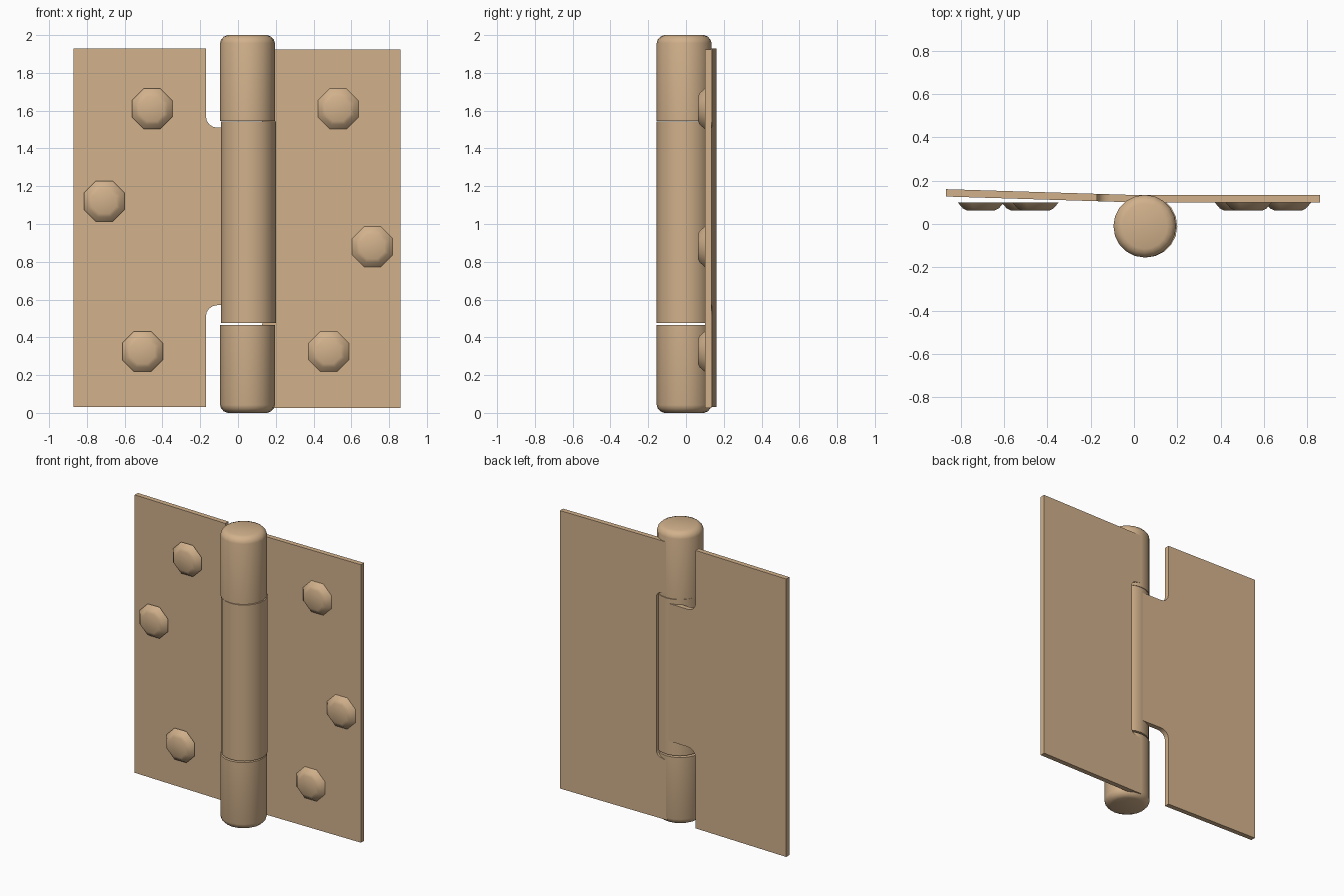
import bpy, bmesh, math

cube = bpy.data.objects.get("Cube")
if cube:
    bpy.data.objects.remove(cube, do_unlink=True)

brass = bpy.data.materials.new("tan_metal")
brass.use_nodes = True
COLOR = (0.64, 0.44, 0.26, 1)
brass.diffuse_color = COLOR
brass.node_tree.nodes["Principled BSDF"].inputs["Base Color"].default_value = COLOR


def finish(name, bm, location, angle):
    """Turn a bmesh into a shaded object."""
    bmesh.ops.recalc_face_normals(bm, faces=bm.faces)
    mesh = bpy.data.meshes.new(name)
    bm.to_mesh(mesh)
    bm.free()
    mesh.materials.append(brass)
    obj = bpy.data.objects.new(name, mesh)
    bpy.context.collection.objects.link(obj)
    obj.location = location
    bpy.ops.object.select_all(action='DESELECT')
    obj.select_set(True)
    bpy.context.view_layer.objects.active = obj
    bpy.ops.object.shade_smooth_by_angle(angle=math.radians(angle))
    return obj


def lathe(name, profile, sides, location, turn=0.0, angle=40):
    """Closed solid from (radius, height) rings around z."""
    bm = bmesh.new()
    rings = []
    for r, z in profile:
        steps = [turn + math.tau * i / sides for i in range(sides)]
        rings.append([bm.verts.new((r * math.cos(a), r * math.sin(a), z)) for a in steps])
    for low, high in zip(rings, rings[1:]):
        for i in range(sides):
            j = (i + 1) % sides
            bm.faces.new((low[i], low[j], high[j], high[i]))
    bm.faces.new(rings[0])
    bm.faces.new(rings[-1])
    return finish(name, bm, location, angle)


def plate(name, outline, y, thickness, slope=0.0):
    """Extrude an (x, z) outline along y, leaning back with x."""
    bm = bmesh.new()
    face = bm.faces.new([bm.verts.new((x, y + slope * x, z)) for x, z in outline])
    new = bmesh.ops.extrude_face_region(bm, geom=[face])["geom"]
    verts = [v for v in new if isinstance(v, bmesh.types.BMVert)]
    bmesh.ops.translate(bm, verts=verts, vec=(0, thickness, 0))
    return finish(name, bm, (0, 0, 0), 30)


def fillet(cx, cz, r, start, end, steps=4):
    """Arc points for a rounded corner, angles in degrees."""
    angles = [math.radians(start + (end - start) * i / steps) for i in range(steps + 1)]
    return [(cx + r * math.cos(a), cz + r * math.sin(a)) for a in angles]


# Barrel: three knuckles, with rounded outer ends
R = 0.145
rounded = [(0.105, 0), (0.125, 0.008), (0.14, 0.024), (R, 0.042)]
lathe("lower_knuckle", rounded + [(R, 0.465)], 20, (0.05, -0.01, 0))
lathe("middle_knuckle", [(R, 0.476), (R, 1.543)], 20, (0.055, -0.01, 0))
lathe("upper_knuckle", [(R, 1.546)] + [(r, 2 - z) for r, z in reversed(rounded)],
      20, (0.05, -0.01, 0))

# Right leaf (-x side), with a tab that joins the middle knuckle
EDGE, RAD = -0.17, 0.06
tab_leaf = [(-0.87, 0.03), (EDGE, 0.03)]
tab_leaf += fillet(EDGE + RAD, 0.51, RAD, 180, 90)
tab_leaf += [(0.05, 0.57), (0.05, 1.51)]
tab_leaf += fillet(EDGE + RAD, 1.57, RAD, 270, 180)
tab_leaf += [(EDGE, 1.93), (-0.87, 1.93)]
plate("right_leaf", tab_leaf, 0.1, 0.034, slope=-0.031)

# Left leaf (+x side), notched around the middle knuckle
notch_leaf = [(0.86, 0.025), (0.86, 1.925), (0.05, 1.925)]
notch_leaf += [(0.05, 1.575)] + fillet(0.09, 1.53, 0.04, 90, 0)
notch_leaf += fillet(0.09, 0.48, 0.04, 0, -90) + [(0.05, 0.43), (0.05, 0.025)]
plate("left_leaf", notch_leaf, 0.1, 0.034)

# Octagonal screw heads facing forward
head = [(0.116, 0), (0.09, 0.028), (0.07, 0.037)]
spots = {
    "right": [(-0.455, 1.61), (-0.708, 1.12), (-0.505, 0.325)],
    "left": [(0.53, 1.61), (0.712, 0.88), (0.48, 0.325)],
}
for side, centres in spots.items():
    for place, (x, z) in zip(("upper", "middle", "lower"), centres):
        screw = lathe(f"{side}_{place}_screw", head, 8, (x, 0.1, z), math.pi / 8, 46)
        screw.rotation_euler.x = math.pi / 2
